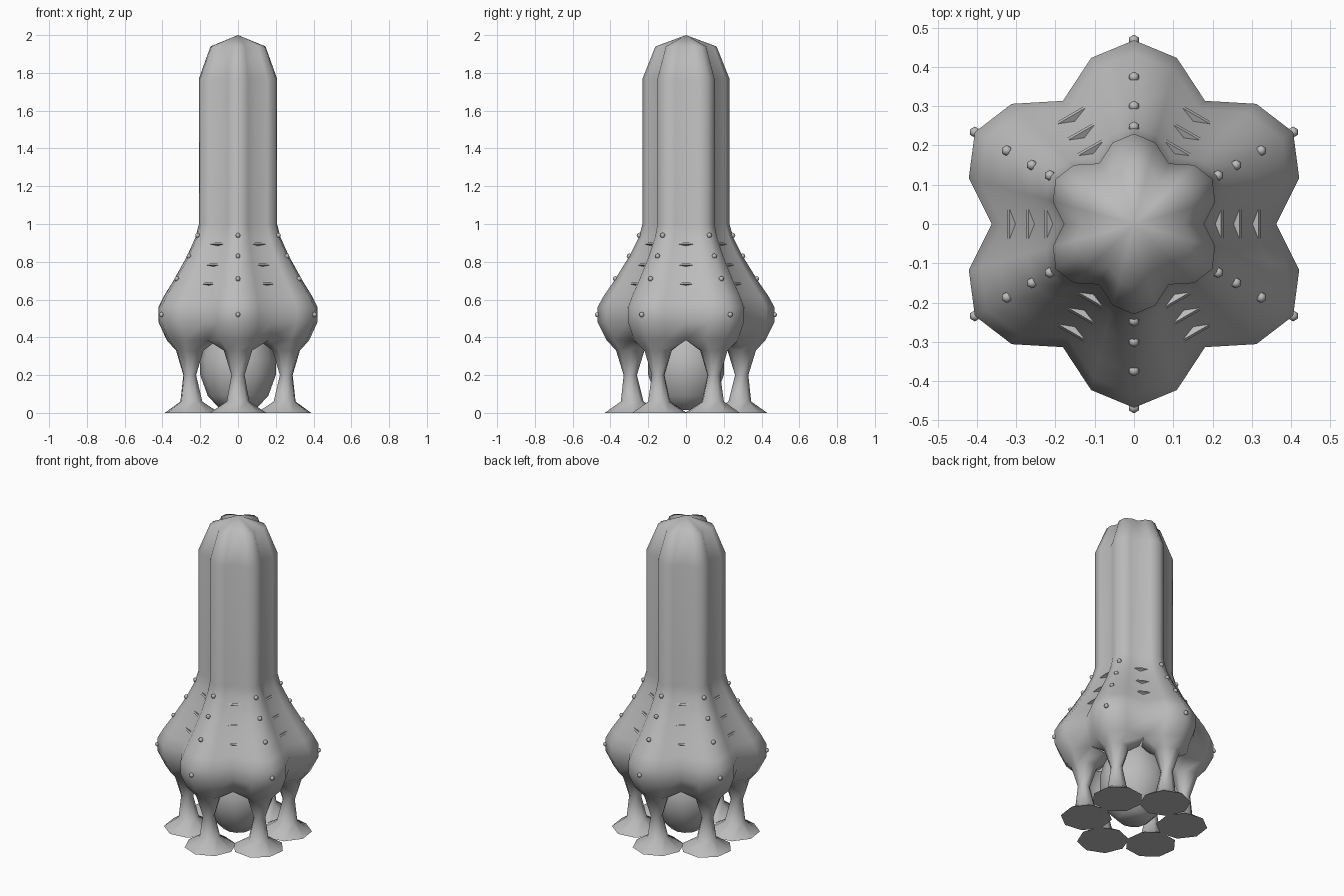
import bpy, bmesh
from math import pi, sin, cos, tan, radians
from mathutils import Vector, Matrix

if "Cube" in bpy.data.objects:
    bpy.data.objects.remove(bpy.data.objects["Cube"])

grey = bpy.data.materials.new("plain grey")
grey.use_nodes = True
grey.diffuse_color = (0.5, 0.5, 0.5, 1)
grey.node_tree.nodes["Principled BSDF"].inputs["Base Color"].default_value = (0.5, 0.5, 0.5, 1)

LOBES = 6


def finish(bm, name, angle=80):
    bmesh.ops.recalc_face_normals(bm, faces=bm.faces)
    mesh = bpy.data.meshes.new(name)
    bm.to_mesh(mesh)
    bm.free()
    mesh.materials.append(grey)
    ob = bpy.data.objects.new(name, mesh)
    bpy.context.collection.objects.link(ob)
    bpy.ops.object.select_all(action='DESELECT')
    ob.select_set(True)
    bpy.context.view_layer.objects.active = ob
    bpy.ops.object.shade_smooth_by_angle(angle=radians(angle))
    return ob


def turn(k):
    return Matrix.Rotation(k * 2 * pi / LOBES, 4, 'Z')


# Legs: height, distance from the axis, radius
legs = [(0, .28, .15), (.06, .285, .06), (.2, .295, .035), (.33, .295, .075)]
# Body: height, reach of each lobe tip
tips = [(.385, .42), (.48, .468), (.56, .468), (.62, .435), (.7, .38), (.83, .3),
        (.93, .25), (1.0, .23), (1.77, .23), (1.94, .162), (2.0, 0)]
rings = [(z, R, r, r) for z, R, r in legs]
rings += [(z, t * .67, t * .33, t * .67 * tan(pi / 6)) for z, t in tips]


def tip_at(z):
    for (z0, a), (z1, b) in zip(tips, tips[1:]):
        if z0 <= z <= z1:
            return a + (b - a) * (z - z0) / (z1 - z0)


# Lobed body: eight-sided tubes that join at their sides above the legs
bm = bmesh.new()
for k in range(LOBES):
    loops = []
    for z, R, r, w in rings:
        loop = []
        for i in range(8):
            a = i * pi / 4
            x = cos(a) * (w if i in (0, 4) else r)
            loop.append(bm.verts.new(turn(k) @ Vector((x, R + r * sin(a), z))))
        loops.append(loop)
    bm.faces.new(loops[0])
    for n, (lo, hi) in enumerate(zip(loops, loops[1:])):
        for i in range(8):
            if i < 4 or n < len(legs):
                j = (i + 1) % 8
                bm.faces.new((lo[i], lo[j], hi[j], hi[i]))
bmesh.ops.remove_doubles(bm, verts=[v for v in bm.verts if v.co.z > .36], dist=.001)
finish(bm, "lobed_body")

# Central egg between the legs, with a flat underside
bm = bmesh.new()
profile = [(.09, .015), (.16, .09), (.2, .2), (.2, .28), (.17, .4), (.1, .5)]
loops = [[bm.verts.new((r * cos(i * pi / 6), r * sin(i * pi / 6), z)) for i in range(12)]
         for r, z in profile]
for lo, hi in zip(loops, loops[1:]):
    for i in range(12):
        j = (i + 1) % 12
        bm.faces.new((lo[i], lo[j], hi[j], hi[i]))
bm.faces.new(loops[0])
bm.faces.new(loops[-1])
finish(bm, "central_egg", 50)

# Small studs down the ridge of every lobe
bm = bmesh.new()
for k in range(LOBES):
    for z in (.94, .83, .71, .52):
        spot = Matrix.Translation((0, tip_at(z), z))
        bmesh.ops.create_uvsphere(bm, u_segments=6, v_segments=4, radius=.014,
                                  matrix=turn(k) @ spot)
finish(bm, "ridge_studs")

# Slim ribs bridging the valleys between lobes
bm = bmesh.new()
for k in range(LOBES):
    for z in (.89, .78, .68):
        t = tip_at(z)
        place = Matrix.Translation((0, t * .775, z)) @ Matrix.Rotation(.5, 4, 'X')
        size = Matrix.Diagonal((t * .28, .035, .012, 1))
        bmesh.ops.create_cube(bm, size=1, matrix=turn(k + .5) @ place @ size)
finish(bm, "valley_ribs", 30)
